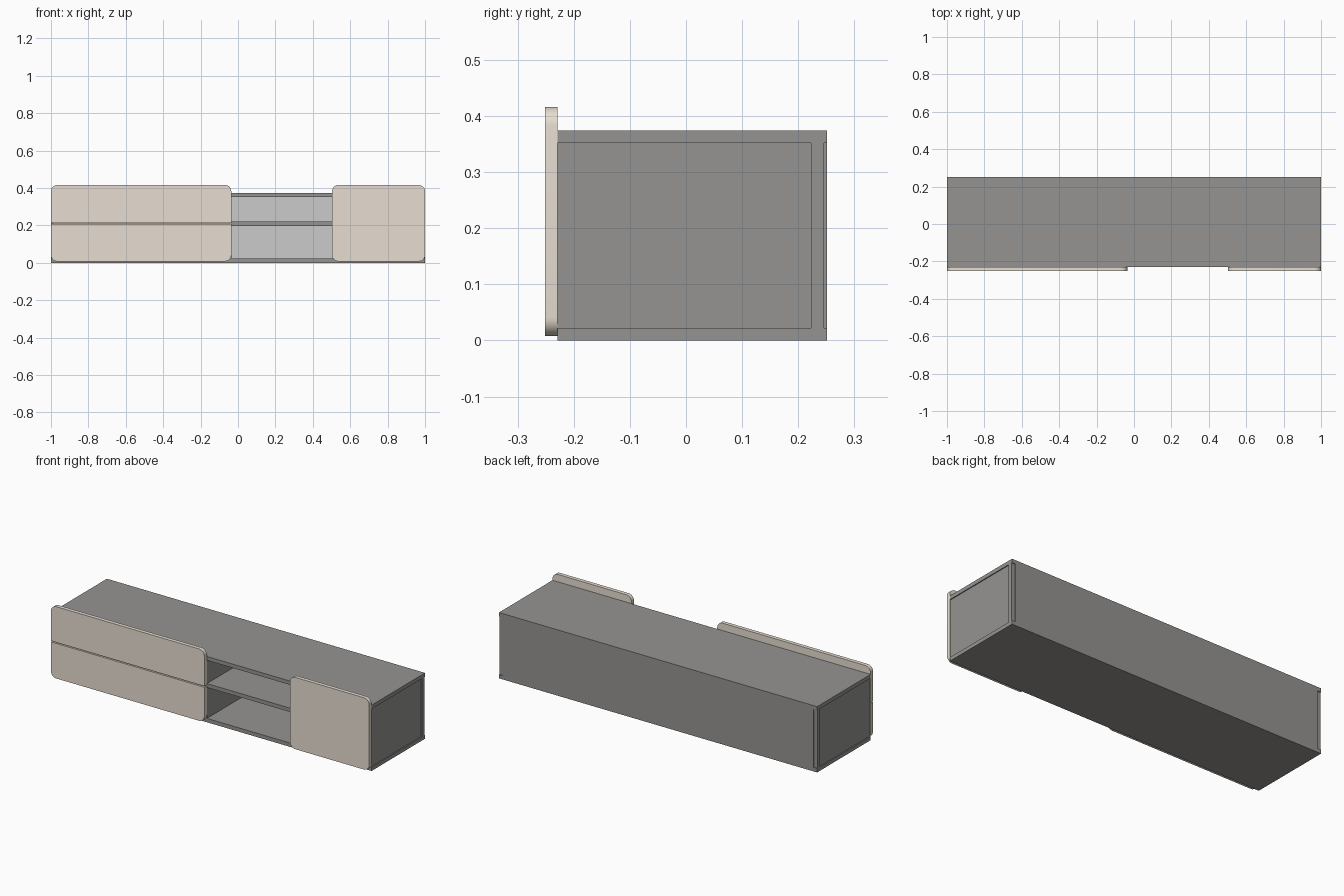
import bpy, bmesh, math

if "Cube" in bpy.data.objects:
    bpy.data.objects.remove(bpy.data.objects["Cube"])


def material(name, rgb):
    m = bpy.data.materials.new(name)
    m.diffuse_color = (*rgb, 1)
    m.use_nodes = True
    m.node_tree.nodes["Principled BSDF"].inputs["Base Color"].default_value = m.diffuse_color
    return m


dark = material("dark_board", (0.30, 0.295, 0.285))
beige = material("beige_front", (0.80, 0.73, 0.64))

T = 0.022                       # board thickness
F, B, H = -0.229, 0.251, 0.374  # carcass front, back, height


def add_object(name, bm, mat):
    bmesh.ops.recalc_face_normals(bm, faces=bm.faces)
    me = bpy.data.meshes.new(name)
    bm.to_mesh(me)
    bm.free()
    ob = bpy.data.objects.new(name, me)
    bpy.context.collection.objects.link(ob)
    if mat:
        me.materials.append(mat)
    return ob


def board(name, x, y, z, mat=dark):
    """Box from (min, max) pairs."""
    bm = bmesh.new()
    bmesh.ops.create_cube(bm, size=1)
    for v in bm.verts:
        v.co = [(a + b) / 2 + c * (b - a) for (a, b), c in zip((x, y, z), v.co)]
    return add_object(name, bm, mat)


def front_panel(name, x, z, top=True, bottom=True, r=0.033, n=8):
    """Front board with rounded top and/or bottom corners."""
    corners = [(x[1], z[1], -1, -1, top, 0), (x[0], z[1], 1, -1, top, 90),
               (x[0], z[0], 1, 1, bottom, 180), (x[1], z[0], -1, 1, bottom, 270)]
    pts = []
    for cx, cz, sx, sz, rounded, start in corners:
        if not rounded:
            pts.append((cx, cz))
            continue
        for i in range(n + 1):
            a = math.radians(start + 90 * i / n)
            pts.append((cx + sx * r + r * math.cos(a), cz + sz * r + r * math.sin(a)))
    bm = bmesh.new()
    face = bm.faces.new([bm.verts.new((px, F - T, pz)) for px, pz in pts])
    ext = bmesh.ops.extrude_face_region(bm, geom=[face])
    for v in ext["geom"]:
        if isinstance(v, bmesh.types.BMVert):
            v.co.y = F
    ob = add_object(name, bm, beige)
    bpy.ops.object.select_all(action="DESELECT")
    ob.select_set(True)
    bpy.context.view_layer.objects.active = ob
    bpy.ops.object.shade_smooth_by_angle(angle=math.radians(30))
    return ob


# Carcass top and bottom
board("top_board", (-1, 1), (F, B), (H - T, H))
board("bottom_board", (-1, 1), (F, B), (0, T))

# Slightly recessed sides and flush rear corner posts
for s, side in ((-1, "left"), (1, "right")):
    board(f"{side}_side", sorted((s * 0.973, s * 0.995)), (F, 0.223), (T, H - T))
    board(f"{side}_rear_post", sorted((s * 0.978, s)), (0.223, 0.246), (T, H - T))

# Back board, with a pale inner face seen through the open bay
board("back_board", (-0.978, 0.978), (0.229, B), (T, H - T))
board("bay_back_lining", (-0.035, 0.505), (0.225, 0.229), (T, H - T), None)

# Dividers either side of the open bay, and shelves
board("left_divider", (-0.057, -0.035), (F, 0.229), (T, H - T))
board("right_divider", (0.505, 0.527), (F, 0.229), (T, H - T))
board("bay_shelf", (-0.035, 0.505), (F, 0.225), (0.198, 0.22))
board("drawer_shelf", (-0.973, -0.057), (F, 0.229), (0.198, 0.22))

# Drawer fronts and door
front_panel("upper_drawer_front", (-1, -0.036), (0.213, 0.416), bottom=False)
front_panel("lower_drawer_front", (-1, -0.036), (0.008, 0.207), top=False)
front_panel("right_door", (0.503, 1), (0.008, 0.416))
